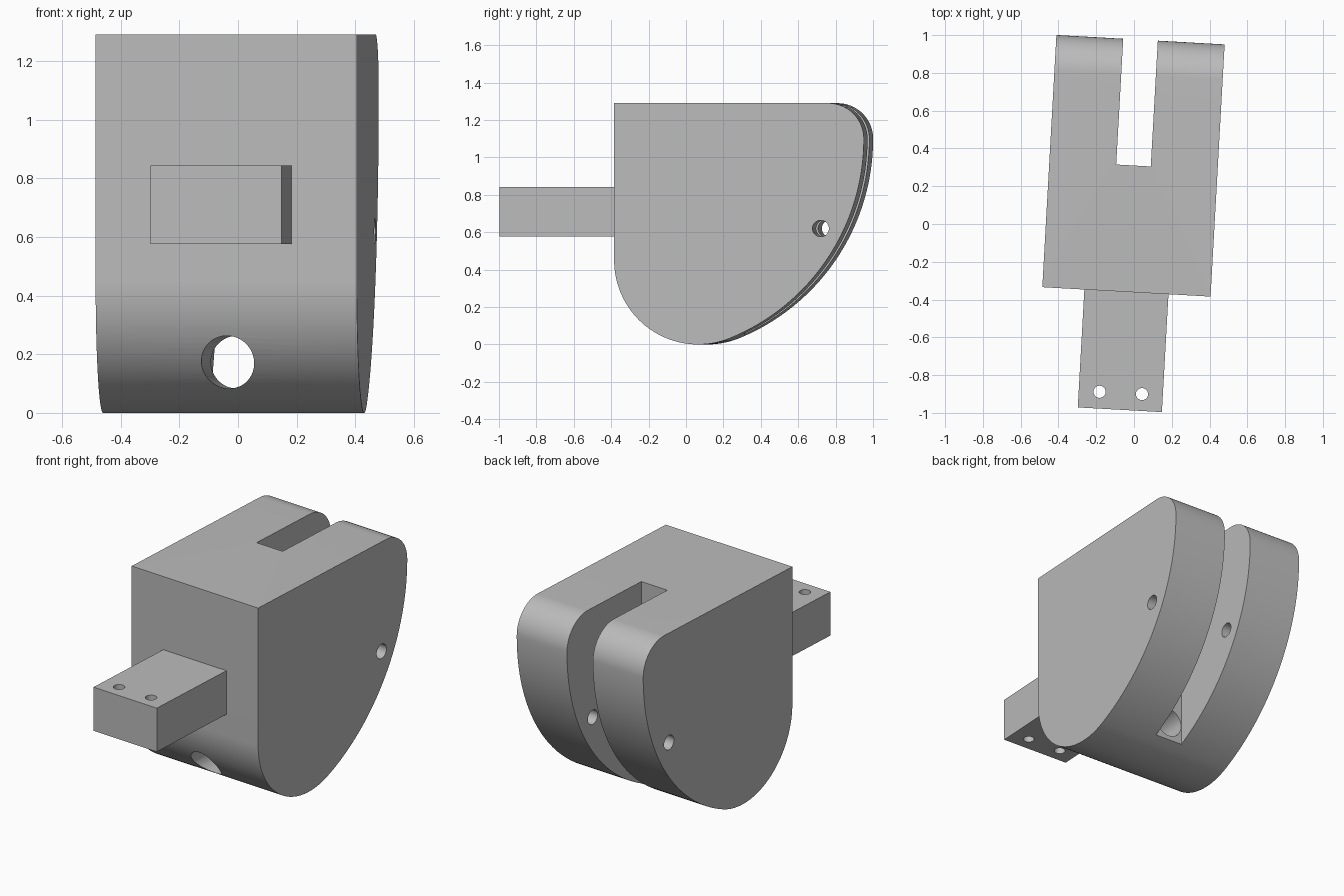
import bpy, bmesh, math
from mathutils import Matrix, Vector

if "Cube" in bpy.data.objects:
    bpy.data.objects.remove(bpy.data.objects["Cube"], do_unlink=True)

TURN = math.radians(-3.2)   # whole model is turned slightly about z
MID = -0.02                 # symmetry plane of the block

grey = bpy.data.materials.new("plain grey")
grey.use_nodes = True
grey.diffuse_color = (0.5, 0.5, 0.5, 1)
grey.node_tree.nodes["Principled BSDF"].inputs["Base Color"].default_value = (0.5, 0.5, 0.5, 1)


def finish(name, bm):
    bmesh.ops.recalc_face_normals(bm, faces=bm.faces)
    mesh = bpy.data.meshes.new(name)
    bm.to_mesh(mesh)
    bm.free()
    mesh.materials.append(grey)
    obj = bpy.data.objects.new(name, mesh)
    obj.rotation_euler.z = TURN
    bpy.context.collection.objects.link(obj)
    return obj


def box(name, low, high):
    low, high = Vector(low), Vector(high)
    bm = bmesh.new()
    bmesh.ops.create_cube(bm, size=1, matrix=Matrix.Translation((low + high) / 2)
                          @ Matrix.Diagonal((high - low).to_4d()))
    return finish(name, bm)


def rod(name, centre, radius, length, axis):
    turn = Vector((0, 0, 1)).rotation_difference(Vector(axis)).to_matrix().to_4x4()
    bm = bmesh.new()
    bmesh.ops.create_cone(bm, cap_ends=True, segments=48, radius1=radius, radius2=radius,
                          depth=length, matrix=Matrix.Translation(centre) @ turn)
    return finish(name, bm)


def arc(cy, cz, r, start, end, steps):
    angles = [math.radians(start + (end - start) * i / steps) for i in range(steps + 1)]
    return [(cy + r * math.cos(a), cz + r * math.sin(a)) for a in angles]


def cut(obj, cutters):
    for c in cutters:
        c.hide_render = True
        mod = obj.modifiers.new("cut", 'BOOLEAN')
        mod.operation, mod.solver, mod.object = 'DIFFERENCE', 'EXACT', c
    graph = bpy.context.evaluated_depsgraph_get()
    mesh = bpy.data.meshes.new_from_object(obj.evaluated_get(graph))
    obj.modifiers.clear()
    obj.data = mesh
    for c in cutters:
        bpy.data.objects.remove(c, do_unlink=True)
    bpy.ops.object.select_all(action='DESELECT')
    obj.select_set(True)
    bpy.context.view_layer.objects.active = obj
    bpy.ops.object.shade_smooth_by_angle(angle=math.radians(30))


# Block: side profile of tangent arcs, extruded across the width
join = math.degrees(math.atan2(0.45 - 1.10, 0.089 + 0.176))
profile = [(-0.361, 1.29)]
profile += arc(0.089, 0.45, 0.45, -180, join, 40)
profile += arc(-0.176, 1.10, 1.152, join, 0, 48)[1:]
profile += arc(0.786, 1.10, 0.19, 0, 90, 20)[1:]
bm = bmesh.new()
face = bm.faces.new([bm.verts.new((MID - 0.446, y, z)) for y, z in profile])
side = bmesh.ops.extrude_face_region(bm, geom=[face])
bmesh.ops.translate(bm, vec=(0.892, 0, 0),
                    verts=[v for v in side["geom"] if isinstance(v, bmesh.types.BMVert)])
block = finish("block", bm)

# Rear slot, cross pin hole and front bore
cut(block, [
    box("slot_cutter", (MID - 0.0917, 0.309, -0.2), (MID + 0.0917, 1.3, 1.5)),
    rod("pin_cutter", (MID, 0.745, 0.62), 0.044, 1.4, (1, 0, 0)),
    rod("bore_cutter", (MID, -0.1, 0.173), 0.09, 0.9, (0, 1, 0)),
])

# Front tongue with two vertical holes
tongue = box("tongue", (MID - 0.223, -0.986, 0.576), (MID + 0.223, -0.361, 0.843))
cut(tongue, [rod("tongue_hole_cutter", (MID + s * 0.1125, -0.897, 0.7), 0.032, 0.6, (0, 0, 1))
             for s in (-1, 1)])
